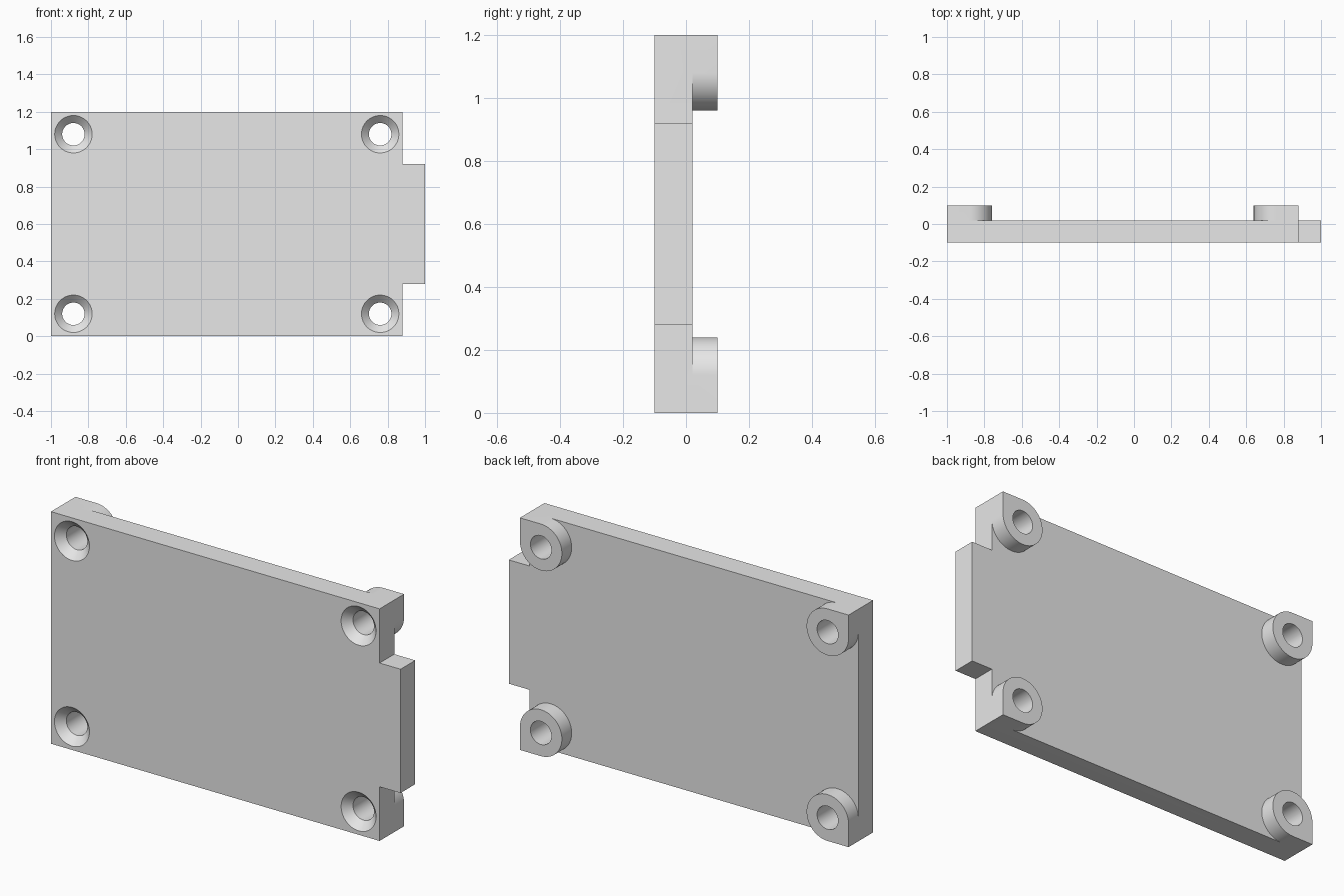
import bpy
import bmesh
from math import sin, cos, radians, tau

if "Cube" in bpy.data.objects:
    bpy.data.objects.remove(bpy.data.objects["Cube"], do_unlink=True)

FRONT, FACE, BACK = -0.1, 0.02, 0.1
BOSS_R, HOLE_R, SINK_R = 0.12, 0.06, 0.1
SEGMENTS = 64

grey = bpy.data.materials.new("light grey")
grey.use_nodes = True
grey.diffuse_color = (0.8, 0.8, 0.8, 1)
grey.node_tree.nodes["Principled BSDF"].inputs["Base Color"].default_value = (0.8, 0.8, 0.8, 1)


def make_object(name, bm):
    bmesh.ops.recalc_face_normals(bm, faces=bm.faces)
    mesh = bpy.data.meshes.new(name)
    bm.to_mesh(mesh)
    bm.free()
    mesh.materials.append(grey)
    obj = bpy.data.objects.new(name, mesh)
    bpy.context.collection.objects.link(obj)
    return obj


def stack(name, rings):
    """Join equal-sized rings of points into a closed solid."""
    bm = bmesh.new()
    loops = [[bm.verts.new(p) for p in ring] for ring in rings]
    for a, b in zip(loops, loops[1:]):
        for i in range(len(a)):
            j = (i + 1) % len(a)
            bm.faces.new((a[i], a[j], b[j], b[i]))
    bm.faces.new(loops[0])
    bm.faces.new(loops[-1])
    return make_object(name, bm)


def prism(name, outline, y0, y1):
    return stack(name, [[(x, y, z) for x, z in outline] for y in (y0, y1)])


def boss(cx, cz, sx, sz):
    """Round boss with its outer corner squared off."""
    outline = [(BOSS_R, BOSS_R)]
    steps = SEGMENTS * 3 // 4
    for i in range(steps + 1):
        a = radians(90 + 270 * i / steps)
        outline.append((BOSS_R * cos(a), BOSS_R * sin(a)))
    outline = [(round(cx + sx * x, 6), round(cz + sz * z, 6)) for x, z in outline]
    return prism("corner_boss", outline, -0.04, BACK)


def screw_cutter(cx, cz):
    """Through hole with a 45 degree countersink at the front."""
    over = 0.03
    profile = [(FRONT - over, SINK_R + over),
               (FRONT + SINK_R - HOLE_R, HOLE_R),
               (BACK + over, HOLE_R)]
    angles = [tau * (i + 0.5) / SEGMENTS for i in range(SEGMENTS)]
    return stack("screw_cutter", [[(cx + r * cos(a), y, cz + r * sin(a)) for a in angles]
                                  for y, r in profile])


# Plate with side tab
plate = prism("cover_plate", [(-1, 0), (0.88, 0), (0.88, 0.28), (1, 0.28),
                              (1, 0.92), (0.88, 0.92), (0.88, 1.2), (-1, 1.2)], FRONT, FACE)

# Corner bosses and countersunk holes
corners = [(cx, cz, sx, sz) for cx, sx in ((-0.88, -1), (0.76, 1))
           for cz, sz in ((0.12, -1), (1.08, 1))]
tools = [(boss(*c), 'UNION') for c in corners]
tools += [(screw_cutter(cx, cz), 'DIFFERENCE') for cx, cz, _, _ in corners]
for tool, operation in tools:
    tool.hide_render = True
    mod = plate.modifiers.new(tool.name, 'BOOLEAN')
    mod.operation = operation
    mod.solver = 'EXACT'
    mod.object = tool

# Bake the result and drop the helpers
bpy.context.view_layer.update()
depsgraph = bpy.context.evaluated_depsgraph_get()
result = bpy.data.meshes.new_from_object(plate.evaluated_get(depsgraph))
plate.modifiers.clear()
plate.data = result
for tool, _ in tools:
    bpy.data.objects.remove(tool, do_unlink=True)

for other in bpy.context.selected_objects:
    other.select_set(False)
plate.select_set(True)
bpy.context.view_layer.objects.active = plate
bpy.ops.object.shade_smooth_by_angle(angle=radians(30))
